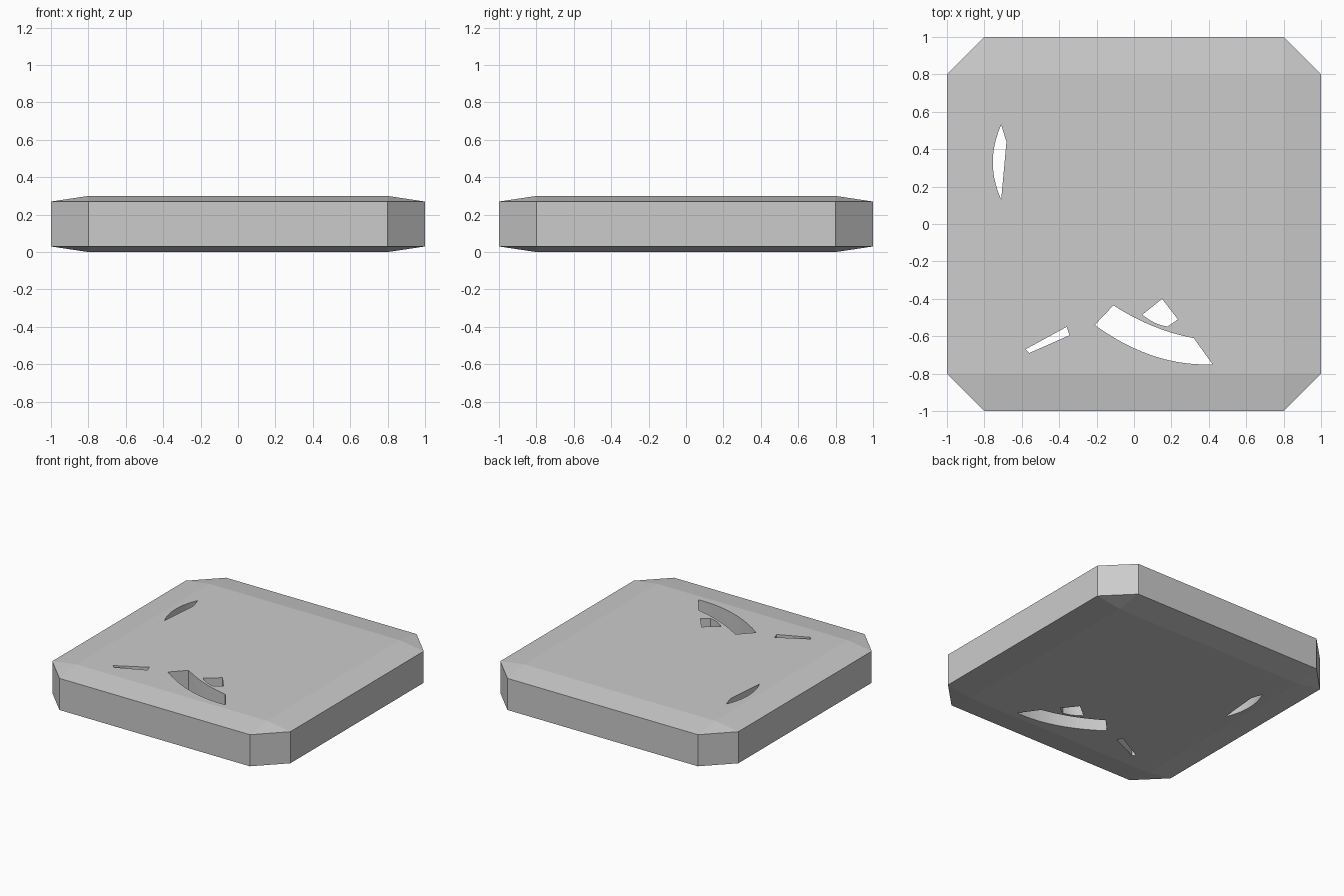
import bpy, bmesh, math

if "Cube" in bpy.data.objects:
    bpy.data.objects.remove(bpy.data.objects["Cube"])

HEIGHT, RIM, INSET = 0.30, 0.03, 0.80


def curve(a, mid, b, n=10):
    """Points of an arc from a to b pulled towards the control point mid (b left out)."""
    pts = []
    for i in range(n):
        t = i / n
        pts.append(tuple((1 - t) ** 2 * a[k] + 2 * t * (1 - t) * mid[k] + t * t * b[k]
                         for k in (0, 1)))
    return pts


def make_object(name, bm):
    bmesh.ops.recalc_face_normals(bm, faces=bm.faces)
    mesh = bpy.data.meshes.new(name)
    bm.to_mesh(mesh)
    bm.free()
    obj = bpy.data.objects.new(name, mesh)
    bpy.context.collection.objects.link(obj)
    return obj


# Slab: square with cut corners, shallow slopes around its top and bottom
bm = bmesh.new()
for sx in (-1, 1):
    for sy in (-1, 1):
        for z in (0, HEIGHT):
            bm.verts.new((sx * INSET, sy * INSET, z))
        for z in (RIM, HEIGHT - RIM):
            bm.verts.new((sx, sy * INSET, z))
            bm.verts.new((sx * INSET, sy, z))
bmesh.ops.convex_hull(bm, input=bm.verts)
bmesh.ops.dissolve_limit(bm, angle_limit=math.radians(1), verts=bm.verts, edges=bm.edges)
slab = make_object("slab", bm)

# Outlines of the four through holes
holes = {
    "side_slit": curve((-0.71, 0.53), (-0.80, 0.33), (-0.71, 0.13))
    + [(-0.71, 0.13), (-0.682, 0.44)],
    "thin_slit": [(-0.58, -0.67), (-0.36, -0.55), (-0.345, -0.595), (-0.56, -0.69)],
    "curved_slot": curve((-0.21, -0.54), (0.10, -0.765), (0.42, -0.75))
    + [(0.42, -0.75)]
    + curve((0.32, -0.61), (0.10, -0.57), (-0.11, -0.435))
    + [(-0.11, -0.435)],
    "small_notch": curve((0.045, -0.485), (0.11, -0.54), (0.18, -0.548), 6)
    + [(0.18, -0.548), (0.235, -0.51), (0.15, -0.40)],
}

# Cut each hole straight through the slab
for name, outline in holes.items():
    bm = bmesh.new()
    base = bm.faces.new([bm.verts.new((x, y, -0.1)) for x, y in outline])
    top = bmesh.ops.extrude_face_region(bm, geom=[base], use_keep_orig=True)
    moved = [g for g in top["geom"] if isinstance(g, bmesh.types.BMVert)]
    bmesh.ops.translate(bm, verts=moved, vec=(0, 0, HEIGHT + 0.2))
    cutter = make_object(name + "_cutter", bm)
    cutter.hide_render = True
    mod = slab.modifiers.new(name, 'BOOLEAN')
    mod.operation = 'DIFFERENCE'
    mod.solver = 'EXACT'
    mod.object = cutter
    bpy.context.view_layer.objects.active = slab
    bpy.ops.object.modifier_apply(modifier=mod.name)
    bpy.data.objects.remove(cutter)

# Soft hole walls, crisp slab edges
bpy.ops.object.select_all(action='DESELECT')
slab.select_set(True)
bpy.context.view_layer.objects.active = slab
bpy.ops.object.shade_smooth_by_angle(angle=math.radians(8))
